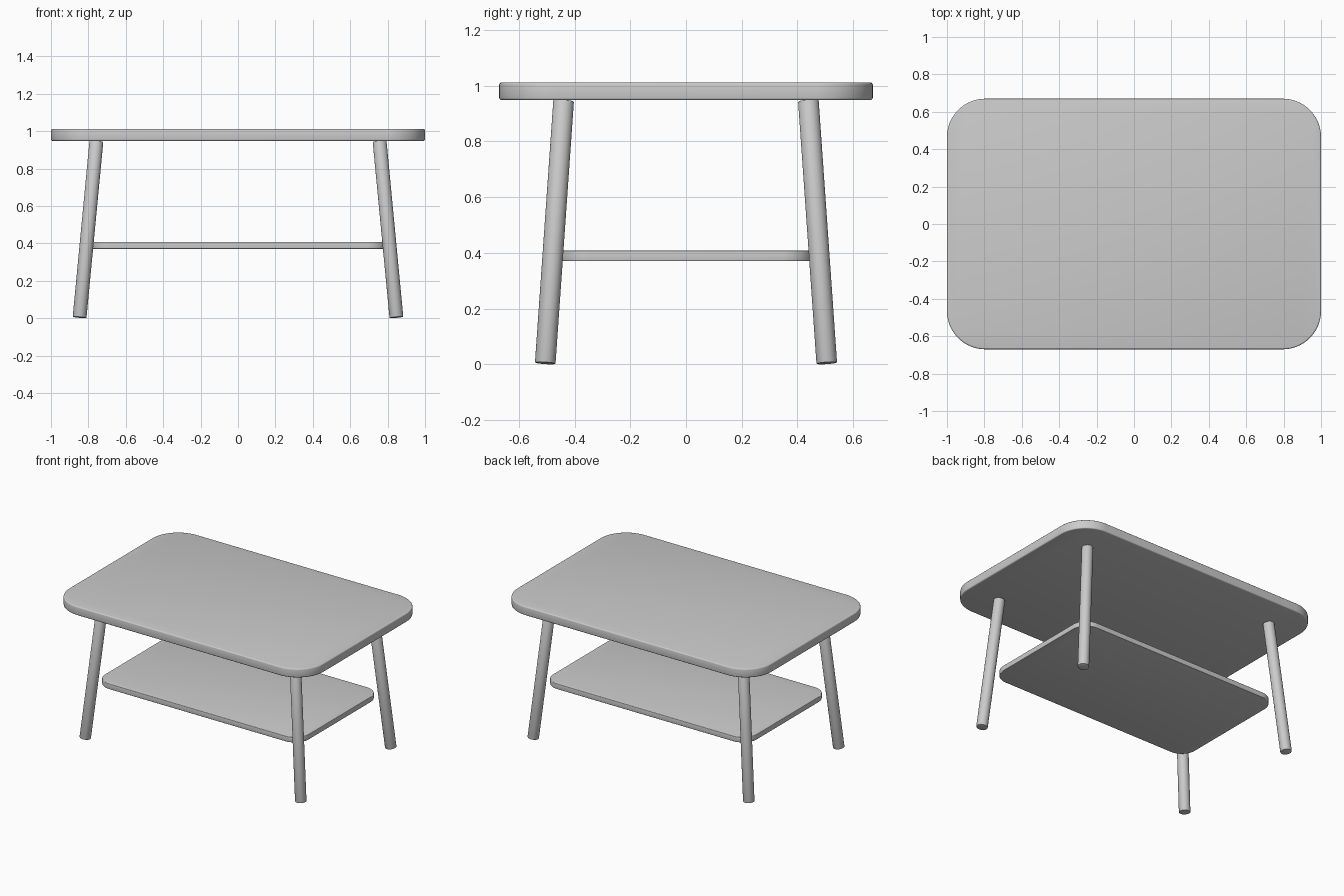
import bpy, bmesh, math
from mathutils import Vector

if "Cube" in bpy.data.objects:
    bpy.data.objects.remove(bpy.data.objects["Cube"])


def finish(name, bm):
    mesh = bpy.data.meshes.new(name)
    bm.normal_update()
    bm.to_mesh(mesh)
    bm.free()
    ob = bpy.data.objects.new(name, mesh)
    bpy.context.collection.objects.link(ob)
    bpy.ops.object.select_all(action='DESELECT')
    ob.select_set(True)
    bpy.context.view_layer.objects.active = ob
    return ob


def board(name, hx, hy, r, z0, z1, soft):
    """Rounded rectangular board with softened rims."""
    bm = bmesh.new()
    n = 16
    verts = []
    for i, (sx, sy) in enumerate(((1, 1), (-1, 1), (-1, -1), (1, -1))):
        for k in range(n + 1):
            a = (i + k / n) * math.pi / 2
            verts.append(bm.verts.new((sx * (hx - r) + r * math.cos(a),
                                       sy * (hy - r) + r * math.sin(a), z0)))
    base = bm.faces.new(verts)
    ext = bmesh.ops.extrude_face_region(bm, geom=[base], use_keep_orig=True)
    up = [g for g in ext['geom'] if isinstance(g, bmesh.types.BMVert)]
    bmesh.ops.translate(bm, verts=up, vec=(0, 0, z1 - z0))
    bmesh.ops.recalc_face_normals(bm, faces=bm.faces)
    rims = [e for e in bm.edges if abs(e.verts[0].co.z - e.verts[1].co.z) < 1e-6]
    bmesh.ops.bevel(bm, geom=rims, offset=soft, segments=3, profile=0.5,
                    affect='EDGES')
    ob = finish(name, bm)
    bpy.ops.object.shade_smooth_by_angle(angle=math.radians(35))
    return ob


def leg(name, sx, sy, r=0.037):
    """Round splayed leg with ends square to its axis."""
    foot = Vector((sx * 0.847, sy * 0.505, 0.004))
    head = Vector((sx * 0.757, sy * 0.439, 0.946))
    axis = head - foot
    bm = bmesh.new()
    bmesh.ops.create_cone(bm, cap_ends=True, segments=32, radius1=r, radius2=r,
                          depth=axis.length)
    rims = [e for e in bm.edges if abs(e.verts[0].co.z - e.verts[1].co.z) < 1e-6]
    bmesh.ops.bevel(bm, geom=rims, offset=0.003, segments=2, profile=0.5,
                    affect='EDGES')
    ob = finish(name, bm)
    ob.location = (foot + head) / 2
    ob.rotation_euler = axis.to_track_quat('Z', 'Y').to_euler()
    bpy.ops.object.shade_smooth_by_angle(angle=math.radians(35))


# Top and lower shelf
board("tabletop", 1.0, 0.67, 0.205, 0.948, 1.011, 0.008)
board("lower_shelf", 0.80, 0.457, 0.11, 0.37, 0.408, 0.004)

# Four splayed legs
for sx, side in ((-1, "left"), (1, "right")):
    for sy, end in ((-1, "front"), (1, "back")):
        leg(f"{end}_{side}_leg", sx, sy)
